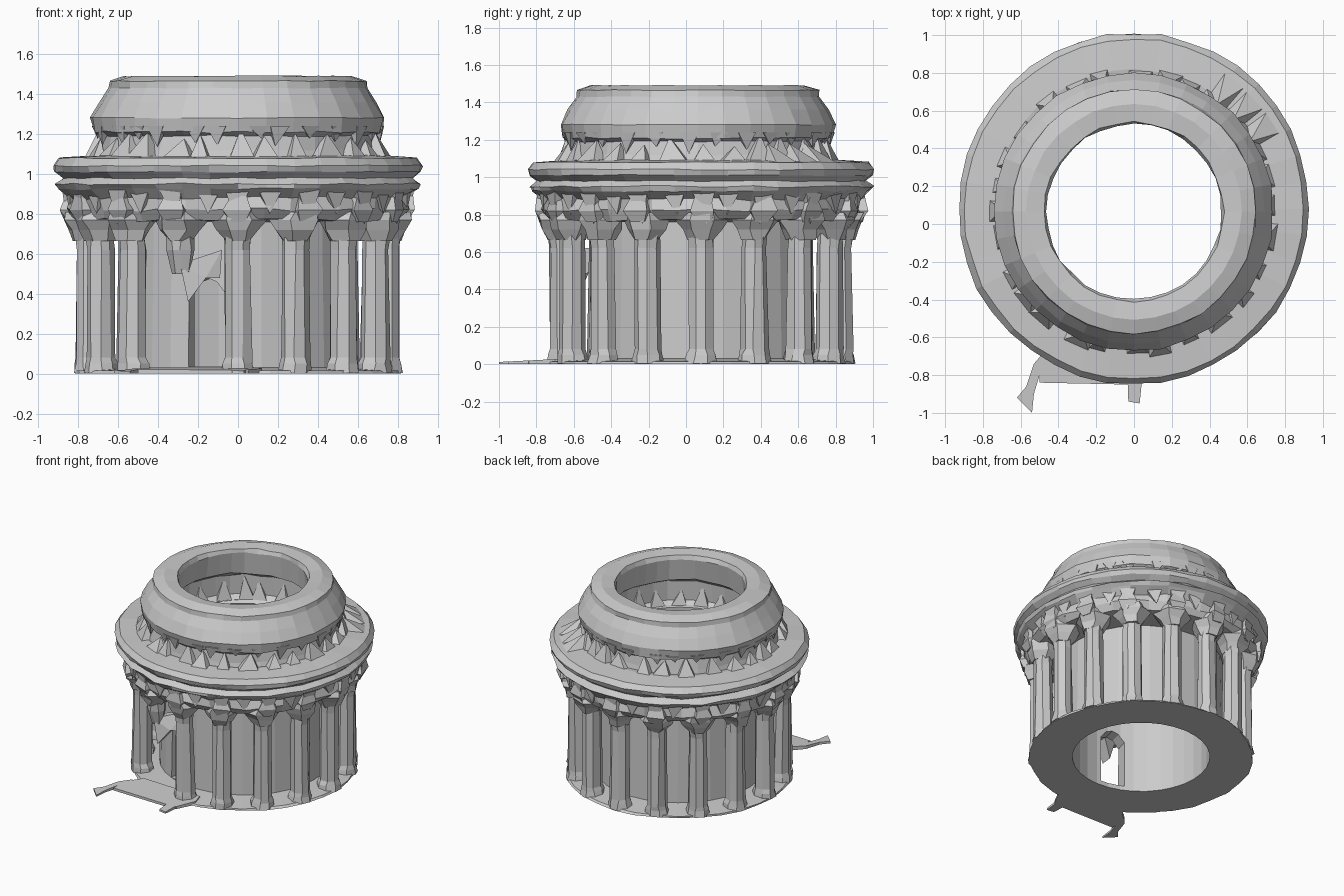
import bpy, bmesh, math, random
from mathutils import Vector, Matrix

if "Cube" in bpy.data.objects:
    bpy.data.objects.remove(bpy.data.objects["Cube"])

random.seed(7)
CY = 0.08            # lower storey axis in y
CY_TOP = 0.065       # the upper drum leans slightly forward
N_COL = 16
BROKEN = 11          # column beside the doorway whose lower shaft is lost


def make(name, bm):
    bmesh.ops.recalc_face_normals(bm, faces=bm.faces)
    me = bpy.data.meshes.new(name)
    bm.to_mesh(me)
    bm.free()
    ob = bpy.data.objects.new(name, me)
    bpy.context.collection.objects.link(ob)
    return ob


def rnd(a):
    return random.uniform(-a, a)


def lathe(bm, profile, sides, cy, rough=0.0):
    """Closed (r, z, roughness weight) profile spun about the vertical axis."""
    rings = []
    for i in range(sides):
        a = 2 * math.pi * i / sides
        ring = []
        for r, z, w in profile:
            rr = r + rnd(rough * w)
            ring.append(bm.verts.new((rr * math.cos(a), cy + rr * math.sin(a),
                                      z + rnd(rough * w * 0.6) * (z > 0.1))))
        rings.append(ring)
    n = len(profile)
    for i in range(sides):
        p, q = rings[i], rings[(i + 1) % sides]
        for j in range(n):
            k = (j + 1) % n
            bm.faces.new((p[j], q[j], q[k], p[k]))


def stack(bm, sections, sides, m, rough=0.0):
    """Loft of (z, radial half, tangential half, radial shift) sections."""
    rings = []
    for z, hr, ht, sh in sections:
        ring = []
        for i in range(sides):
            a = 2 * math.pi * (i + 0.5) / sides
            k = 1 / math.cos(math.pi / sides)
            ring.append(bm.verts.new(m @ Vector((
                sh + hr * k * math.cos(a) + rnd(rough),
                ht * k * math.sin(a) + rnd(rough), z))))
        rings.append(ring)
    for p, q in zip(rings, rings[1:]):
        for i in range(sides):
            k = (i + 1) % sides
            bm.faces.new((p[i], p[k], q[k], q[i]))
    bm.faces.new(rings[0][::-1])
    bm.faces.new(rings[-1])


def prism(bm, low, top):
    """Solid between two matching loops of points."""
    a = [bm.verts.new(p) for p in low]
    b = [bm.verts.new(p) for p in top]
    bm.faces.new(a[::-1])
    bm.faces.new(b)
    for i in range(len(a)):
        k = (i + 1) % len(a)
        bm.faces.new((a[i], a[k], b[k], b[i]))


def polar(angle, r, cy, z=0.0):
    return (Matrix.Translation((0, cy, z)) @ Matrix.Rotation(angle, 4, 'Z')
            @ Matrix.Translation((r, 0, 0)))


def spike(bm, angle, r, cy, z, half, depth, height, lean):
    """Broken triangular stone: wide foot, pointed tip. lean shifts the tip in r."""
    m = polar(angle, r, cy, z)
    pts = [(depth, -half, 0), (depth, half, 0), (-depth, half, 0),
           (-depth, -half, 0), (lean, rnd(half * 0.4), height)]
    v = [bm.verts.new(m @ Vector(p)) for p in pts]
    bm.faces.new((v[3], v[2], v[1], v[0]))
    for i in range(4):
        bm.faces.new((v[i], v[(i + 1) % 4], v[4]))


# Round inner wall with thin stylobate
bm = bmesh.new()
lathe(bm, [(0.50, 0.0, 0), (0.815, 0.0, 0.8), (0.81, 0.015, 0.8), (0.61, 0.03, 0),
           (0.595, 0.80, 0), (0.50, 0.80, 0)], 32, CY, 0.012)
wall = make("round_wall", bm)

# Arched doorway cut through the wall, between two front columns
bm = bmesh.new()
m = polar(math.radians(255), 0.56, CY)
arch = [(-0.095, 0.035), (0.095, 0.035), (0.095, 0.40), (0.05, 0.46),
        (0, 0.48), (-0.05, 0.46), (-0.095, 0.40)]
prism(bm, [m @ Vector((-0.15, y, z)) for y, z in arch],
      [m @ Vector((0.15, y, z)) for y, z in arch])
cutter = make("doorway_cutter", bm)
cutter.hide_render = True
mod = wall.modifiers.new("doorway", 'BOOLEAN')
mod.object = cutter
mod.operation = 'DIFFERENCE'
mod.solver = 'EXACT'
bpy.context.view_layer.objects.active = wall
bpy.ops.object.modifier_apply(modifier=mod.name)
bpy.data.objects.remove(cutter)

# Entablature ring: frieze and double cornice
bm = bmesh.new()
lathe(bm, [(0.50, 0.78, 0), (0.60, 0.76, 0), (0.82, 0.77, 1), (0.85, 0.82, 1.5),
           (0.845, 0.88, 1.2), (0.90, 0.925, 0.8), (0.918, 0.95, 0.8), (0.88, 0.98, 0.5),
           (0.92, 1.01, 0.5), (0.93, 1.04, 0.5), (0.90, 1.08, 0.4), (0.74, 1.092, 0.3),
           (0.50, 1.06, 0)], 40, CY, 0.014)
make("entablature", bm)

# Upper drum and open dome ring
bm = bmesh.new()
lathe(bm, [(0.49, 1.04, 0), (0.72, 1.05, 0), (0.70, 1.12, 0.8), (0.69, 1.19, 0.8),
           (0.725, 1.21, 0.8), (0.738, 1.28, 0.5), (0.695, 1.36, 0.4), (0.65, 1.43, 0.4),
           (0.645, 1.465, 0.4), (0.57, 1.49, 0.3), (0.475, 1.48, 0.5), (0.465, 1.45, 0.5),
           (0.485, 1.28, 0.8), (0.55, 1.24, 0.8), (0.55, 1.09, 0)], 32, CY_TOP, 0.012)
make("dome_ring", bm)

# Columns: tapered shafts; the broken one hangs from its capital
bm = bmesh.new()
for i in range(N_COL):
    m = polar(2 * math.pi * i / N_COL, 0.74, CY)
    top = [(0.62, 0.062, 0.062, 0.005), (0.70, 0.064, 0.065, 0.01)]
    if i == BROKEN:
        stack(bm, [(0.50, 0.03, 0.045, 0.0)] + top, 8, m, 0.006)
    else:
        stack(bm, [(0.004, 0.08, 0.084, 0), (0.05, 0.074, 0.076, 0),
                   (0.08, 0.068, 0.068, 0.003)] + top, 8, m, 0.006)
make("columns", bm)

# Capitals flaring into the frieze
bm = bmesh.new()
for i in range(N_COL):
    m = polar(2 * math.pi * i / N_COL, 0.75, CY)
    stack(bm, [(0.665, 0.065, 0.06, 0), (0.72, 0.087, 0.09, 0.0),
               (0.77, 0.11, 0.12, 0.0), (0.81, 0.11, 0.10, 0)], 6, m, 0.013)
make("capitals", bm)

# Frieze relief: carved lumps over and between the columns
bm = bmesh.new()
for i in range(2 * N_COL):
    a = math.pi * (i + rnd(0.15)) / N_COL
    big = i % 2 == 0
    spike(bm, a, 0.835, CY, 0.92, 0.06, 0.045 if big else 0.035,
          -0.17 if big else -0.12, 0.02)
    if big:
        stack(bm, [(0.76, 0.015, 0.035, -0.01), (0.82, 0.035, 0.065, 0.0),
                   (0.89, 0.02, 0.04, 0.0)], 4, polar(a, 0.85, CY), 0.012)
make("frieze_relief", bm)

# Jagged ornaments around the foot of the drum, rising and hanging
bm = bmesh.new()
for i in range(28):
    a = 2 * math.pi * (i + rnd(0.25)) / 28
    spike(bm, a, 0.72, CY_TOP, 1.08, 0.06 + rnd(0.018), 0.042 + rnd(0.015),
          0.12 + rnd(0.035), -0.02)
    spike(bm, a + 0.11, 0.705, CY_TOP, 1.24, 0.05, 0.025, -0.09 + rnd(0.03), 0.0)
make("drum_ornaments", bm)

# Matching ornaments inside the drum
bm = bmesh.new()
for i in range(20):
    a = 2 * math.pi * (i + rnd(0.25)) / 20
    spike(bm, a, 0.54, CY_TOP, 1.06, 0.055, 0.03, 0.15 + rnd(0.04), 0.01)
make("inner_ornaments", bm)

# Rubble slope on the back right cornice
bm = bmesh.new()
for deg in (32, 42, 52):
    spike(bm, math.radians(deg), 0.79, CY, 1.07, 0.07, 0.09, 0.11, -0.08)
make("cornice_rubble", bm)

# Broken stone hanging beside the doorway
bm = bmesh.new()
prism(bm, [(-0.29, -0.64, 0.55), (-0.25, -0.65, 0.36), (-0.16, -0.62, 0.48),
           (-0.09, -0.58, 0.48), (-0.08, -0.54, 0.62)],
      [(-0.29, -0.54, 0.55), (-0.25, -0.57, 0.37), (-0.16, -0.52, 0.49),
       (-0.09, -0.50, 0.49), (-0.08, -0.50, 0.62)])
bmesh.ops.triangulate(bm, faces=bm.faces)
make("door_hood", bm)

# Flat ground slab with two broken tongues at the front
bm = bmesh.new()
for outline in (
        [(-0.40, -0.60), (-0.50, -0.72), (-0.50, -0.84), (-0.03, -0.85), (0.05, -0.84),
         (0.12, -0.70), (0.10, -0.62)],
        [(-0.46, -0.66), (-0.53, -0.74), (-0.57, -0.86), (-0.53, -0.90), (-0.50, -0.80)],
        [(-0.57, -0.86), (-0.62, -0.92), (-0.54, -1.0), (-0.53, -0.90)],
        [(-0.035, -0.80), (-0.03, -0.94), (0.03, -0.95), (0.045, -0.80)]):
    prism(bm, [(x, y, 0.0) for x, y in outline],
          [(x, y, 0.012 + 0.05 * (y + 1.0)) for x, y in outline])
make("ground_slab", bm)
